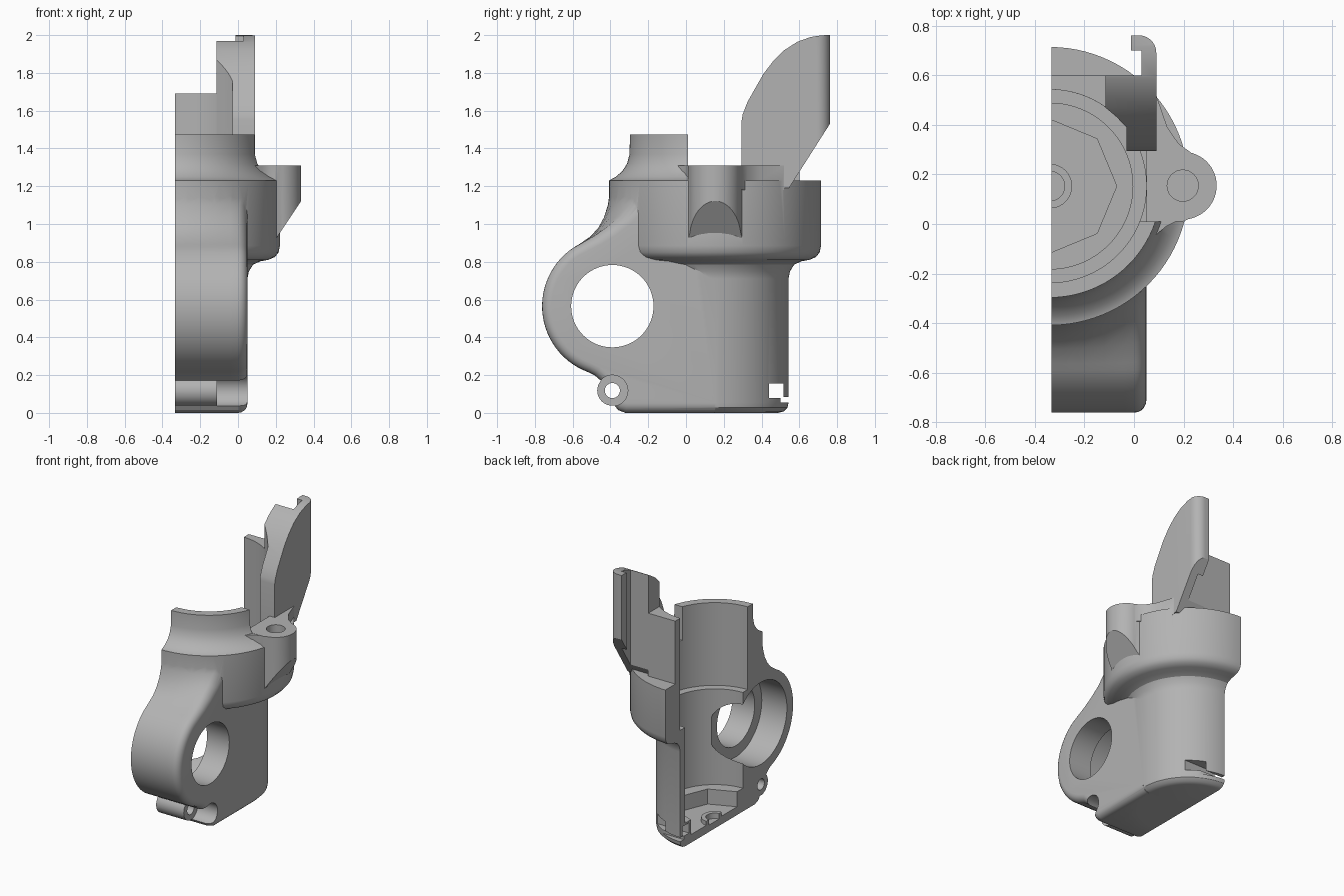
import bpy, bmesh
from math import sin, cos, pi, sqrt, radians
from mathutils import Vector, Matrix

if "Cube" in bpy.data.objects:
    bpy.data.objects.remove(bpy.data.objects["Cube"], do_unlink=True)

grey = bpy.data.materials.new("plain grey")
grey.use_nodes = True
grey.diffuse_color = (0.45, 0.45, 0.45, 1)
grey.node_tree.nodes["Principled BSDF"].inputs["Base Color"].default_value = (0.45, 0.45, 0.45, 1)

CX, CY, CUT = -0.34, 0.153, -0.333      # barrel axis and section plane
LUG_Y, LUG_Z = -0.39, 0.565             # front lug axis


def finish(name, bm):
    bmesh.ops.recalc_face_normals(bm, faces=bm.faces)
    mesh = bpy.data.meshes.new(name)
    bm.to_mesh(mesh)
    bm.free()
    mesh.materials.append(grey)
    obj = bpy.data.objects.new(name, mesh)
    bpy.context.collection.objects.link(obj)
    return obj


def loft(name, rings, bevel_edges=None):
    bm = bmesh.new()
    loops = [[bm.verts.new(p) for p in ring] for ring in rings]
    n = len(loops[0])
    for a, b in zip(loops, loops[1:]):
        for i in range(n):
            j = (i + 1) % n
            bm.faces.new((a[i], a[j], b[j], b[i]))
    bm.faces.new(loops[0])
    bm.faces.new(loops[-1])
    bmesh.ops.recalc_face_normals(bm, faces=bm.faces)
    if bevel_edges:
        edges = [e for e in bm.edges if bevel_edges(e)]
        bmesh.ops.bevel(bm, geom=edges, offset=0.05, segments=5, profile=0.5, affect='EDGES')
    return finish(name, bm)


def extrude(name, points, axis, lo, hi):
    place = {'x': lambda p, t: (t, p[0], p[1]),
             'y': lambda p, t: (p[0], t, p[1]),
             'z': lambda p, t: (p[0], p[1], t)}[axis]
    return loft(name, [[place(p, t) for p in points] for t in (lo, hi)])


def arc(u, v, r, start, end, steps):
    angles = [radians(start + (end - start) * i / steps) for i in range(steps + 1)]
    return [(u + r * cos(a), v + r * sin(a)) for a in angles]


def disc(name, axis, u, v, r, lo, hi, sides=64):
    return extrude(name, arc(u, v, r, 0, 360 - 360 / sides, sides - 1), axis, lo, hi)


def box(name, x, y, z):
    return extrude(name, [(x[0], y[0]), (x[1], y[0]), (x[1], y[1]), (x[0], y[1])], 'z', *z)


def lathe(name, profile, sides=96):
    rings = [[(CX + r * cos(2 * pi * i / sides), CY + r * sin(2 * pi * i / sides), z)
              for i in range(sides)] for r, z in profile]
    return loft(name, rings)


def combine(target, operation, *tools):
    for tool in tools:
        mod = target.modifiers.new("combine", 'BOOLEAN')
        mod.operation, mod.solver, mod.object = operation, 'EXACT', tool
        bpy.context.view_layer.objects.active = target
        bpy.ops.object.modifier_apply(modifier=mod.name)
        bpy.data.objects.remove(tool, do_unlink=True)


# Barrel with the wider bowl above it
housing = lathe("housing", [(0.335, 0), (0.365, 0.008), (0.385, 0.028), (0.39, 0.055), (0.39, 0.71),
                            (0.398, 0.75), (0.42, 0.785), (0.46, 0.803), (0.5, 0.81), (0.535, 0.825),
                            (0.555, 0.85), (0.562, 0.885), (0.562, 1.23)])

# Front slab: round lug below, curving up to follow the bowl
side = [(CY, 0.0), (-0.32, 0.0), (-0.36, 0.015), (-0.4, 0.07), (-0.45, 0.17), (-0.485, 0.2)]
side += arc(LUG_Y, LUG_Z, 0.372, 250, 118, 28)
side += [(-0.505, 0.935), (-0.465, 0.98), (-0.435, 1.035), (-0.415, 1.1), (-0.406, 1.16),
         (-0.404, 1.222), (CY, 1.222)]


def slab_ring(x):
    sag = 0.562 - sqrt(0.562 ** 2 - (x - CX) ** 2)
    ring = []
    for y, z in side:
        t = min(max((z - 0.86) / 0.28, 0), 1) if y < -0.3 else 0
        ring.append((x, y + sag * t * t * (3 - 2 * t), z))
    return ring


def outer_rim(edge):
    a, b = (v.co for v in edge.verts)
    return min(a.x, b.x) > 0.049 and min(a.y, b.y) < CY - 0.01 and max(a.z, b.z) < 1.17


slab = loft("slab", [slab_ring(x) for x in (-0.36, -0.28, -0.2, -0.12, -0.04, 0.05)], outer_rim)

# Half collar with flared foot
neck = lathe("neck", [(0.555, 1.1), (0.561, 1.23), (0.525, 1.25), (0.49, 1.28), (0.465, 1.32),
                      (0.452, 1.37), (0.45, 1.475)])
combine(neck, 'DIFFERENCE', box("neck_cutter", (-1, 1), (0.01, 1), (1, 2)))

# Screw ear with slanted underside and thin webs
ear = extrude("ear", [(0.05, 0.01), (0.197, 0.01)] + arc(0.197, 0.155, 0.137, -80, 80, 24)
              + [(0.197, 0.3), (0.05, 0.3)], 'z', 0.9, 1.31)
combine(ear, 'DIFFERENCE',
        extrude("ear_slope", [(0.0, 0.6), (0.21, 0.935), (0.333, 1.12), (0.5, 1.37), (0.5, 0.6)],
                'y', -0.2, 0.5))
web = extrude("web", [(0.06, 0.02), (0.075, -0.055), (0.13, -0.01), (0.21, 0.03), (0.25, 0.155),
                      (0.235, 0.285), (0.18, 0.325), (0.135, 0.39), (0.09, 0.52), (0.06, 0.4)],
              'z', 1.18, 1.309)
combine(housing, 'UNION', slab, neck, ear, web)

# Hollow interior, lug bore and screw hole
combine(housing, 'DIFFERENCE',
        disc("upper_bore", 'z', CX, CY, 0.39, 0.87, 1.7, 96),
        disc("lower_bore", 'z', CX, CY, 0.335, 0.17, 0.95, 96),
        disc("floor_pocket", 'z', CX, CY, 0.27, 0.06, 0.25, 8),
        disc("lug_pocket", 'x', LUG_Y, LUG_Z, 0.3, -0.6, -0.13),
        disc("lug_hole", 'x', LUG_Y, LUG_Z, 0.218, -0.6, 0.3),
        disc("screw_hole", 'z', 0.197, 0.155, 0.063, 1.02, 1.5, 32),
        disc("hinge_recess", 'x', LUG_Y, 0.118, 0.082, -0.11, 0.3, 40),
        box("latch_slot", (-0.6, 0.3), (0.44, 0.515), (0.08, 0.155)),
        box("latch_slit", (-0.6, 0.3), (0.5, 0.7), (0.055, 0.085)))

# Hinge barrel and the raised ring on the floor
combine(housing, 'UNION',
        disc("hinge", 'x', LUG_Y, 0.118, 0.08, -0.4, -0.11, 40),
        disc("floor_ring", 'z', CX, CY, 0.09, 0.03, 0.09, 40))
combine(housing, 'DIFFERENCE',
        disc("hinge_hole", 'x', LUG_Y, 0.118, 0.04, -0.6, 0.3, 32),
        disc("ring_hole", 'z', CX, CY, 0.06, 0.05, 0.3, 32),
        box("half_cutter", (-2, CUT), (-2, 2), (-1, 3)))

# Tall fin: side outline crossed with its hooked plan outline
fin = extrude("fin", [(0.29, 1.19), (0.29, 1.52), (0.3, 1.58), (0.325, 1.645), (0.37, 1.725),
                      (0.41, 1.795), (0.46, 1.86), (0.52, 1.92), (0.59, 1.965), (0.66, 1.99),
                      (0.72, 1.999), (0.765, 2.0), (0.765, 1.535), (0.545, 1.19)], 'x', -0.3, 0.3)
plan = [(-0.03, 0.295), (0.09, 0.295)] + arc(0.02, 0.692, 0.07, 0, 90, 10)
plan += [(-0.012, 0.762), (-0.012, 0.7), (0.03, 0.7), (0.03, 0.6), (-0.115, 0.6), (-0.115, 0.47),
         (-0.07, 0.432), (-0.03, 0.39)]
combine(fin, 'INTERSECT', extrude("fin_plan", plan, 'z', 1, 2.2))

# Rear plate, flat behind and curved inside
plate = extrude("rear_plate", [(CUT, 0.6), (-0.112, 0.6)] + arc(CX, CY, 0.39, 54.5, 89, 12),
                'z', 1.2, 1.69)

for obj in (housing, fin, plate):
    bpy.ops.object.select_all(action='DESELECT')
    obj.select_set(True)
    bpy.context.view_layer.objects.active = obj
    bpy.ops.object.shade_smooth_by_angle(angle=radians(32))
